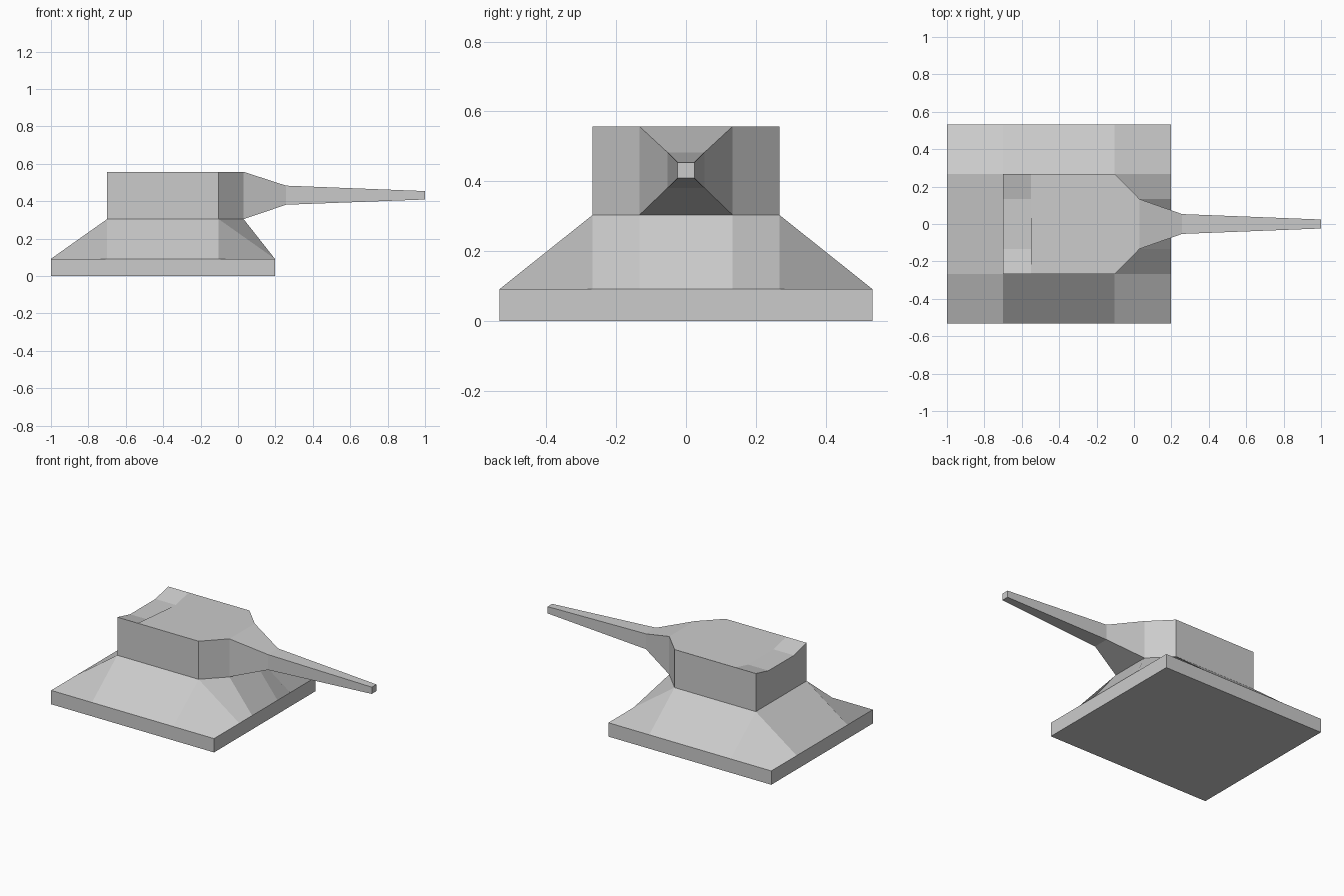
import bpy

cube = bpy.data.objects.get("Cube")
if cube:
    bpy.data.objects.remove(cube, do_unlink=True)

GREY = (0.6, 0.6, 0.6, 1)
mat = bpy.data.materials.new("plain_grey")
mat.use_nodes = True
mat.diffuse_color = GREY
mat.node_tree.nodes["Principled BSDF"].inputs["Base Color"].default_value = GREY


def flip(p):
    return (p[0], -p[1], p[2])


def across(*half):
    """Face spanning the centre line: its right-hand points, then their mirror."""
    return list(half) + [flip(p) for p in reversed(half)]


def part(name, side_faces, centre_faces):
    """Build a mesh from faces on the -y side, their mirror, and centre faces."""
    mirrored = [[flip(p) for p in [f[0]] + f[:0:-1]] for f in side_faces]
    points, faces = {}, []
    for face in side_faces + mirrored + centre_faces:
        faces.append([points.setdefault(p, len(points)) for p in face])
    mesh = bpy.data.meshes.new(name)
    mesh.from_pydata(list(points), [], faces)
    mesh.materials.append(mat)
    obj = bpy.data.objects.new(name, mesh)
    bpy.context.collection.objects.link(obj)


# Shared sizes: base, turret and nose outlines and heights
X0, X1, W = -1.0, 0.197, 0.533
BACK, SHOULDER, NOSE, DIP_END = -0.7, -0.103, 0.03, -0.55
T, N = 0.267, 0.133
LOW, MID, TOP, DIP = 0.092, 0.304, 0.557, 0.525

# Base slab, open where the skirt covers it
part("base_slab",
     [[(X0, -W, 0), (X1, -W, 0), (X1, -W, LOW), (X0, -W, LOW)]],
     [across((X0, -W, LOW), (X0, -W, 0))[::-1],
      across((X1, -W, 0), (X1, -W, LOW))[::-1],
      across((X0, -W, 0), (X1, -W, 0))[::-1]])

# Skirt sloping from the slab to the turret, with folded-in corners
rear, shoulder, nose = (BACK, -T, MID), (SHOULDER, -T, MID), (NOSE, -N, MID)
part("skirt",
     [[(BACK, -W, LOW), (SHOULDER, -W, LOW), shoulder, rear],
      [(BACK, -W, LOW), rear, (X0, -T, LOW), (X0, -W, LOW)],
      [(SHOULDER, -W, LOW), (X1, -W, LOW), (X1, -T, LOW), shoulder],
      [(X1, -T, LOW), (X1, -N, LOW), nose, shoulder]],
     [across((X0, -T, LOW), rear)[::-1],
      across(nose, (X1, -N, LOW))])


def wall(a, b):
    return [(*a, MID), (*b, MID), (*b, TOP), (*a, TOP)]


# Turret with a shallow dip at the rear of its roof
part("turret",
     [wall((BACK, -T), (DIP_END, -T)),
      wall((DIP_END, -T), (SHOULDER, -T)),
      wall((SHOULDER, -T), (NOSE, -N)),
      [(BACK, -T, TOP), (DIP_END, -T, TOP), (DIP_END, -N, DIP), (BACK, -N, DIP)]],
     [across((BACK, -N, DIP), (BACK, -T, TOP), (BACK, -T, MID))[::-1],
      across((BACK, -N, DIP), (DIP_END, -N, DIP)),
      across((DIP_END, -N, DIP), (DIP_END, -T, TOP),
             (SHOULDER, -T, TOP), (NOSE, -N, TOP))])

# Barrel: square sections tapering from the nose to the tip
sections = [(NOSE, N, MID, TOP), (0.257, 0.053, 0.381, 0.483),
            (1.0, 0.024, 0.409, 0.454)]
sides, caps = [], []
for (xa, wa, la, ha), (xb, wb, lb, hb) in zip(sections, sections[1:]):
    sides.append([(xa, -wa, la), (xb, -wb, lb), (xb, -wb, hb), (xa, -wa, ha)])
    caps.append(across((xa, -wa, ha), (xb, -wb, hb)))
    caps.append(across((xa, -wa, la), (xb, -wb, lb))[::-1])
xe, we, le, he = sections[-1]
caps.append(across((xe, -we, he), (xe, -we, le))[::-1])
part("barrel", sides, caps)
